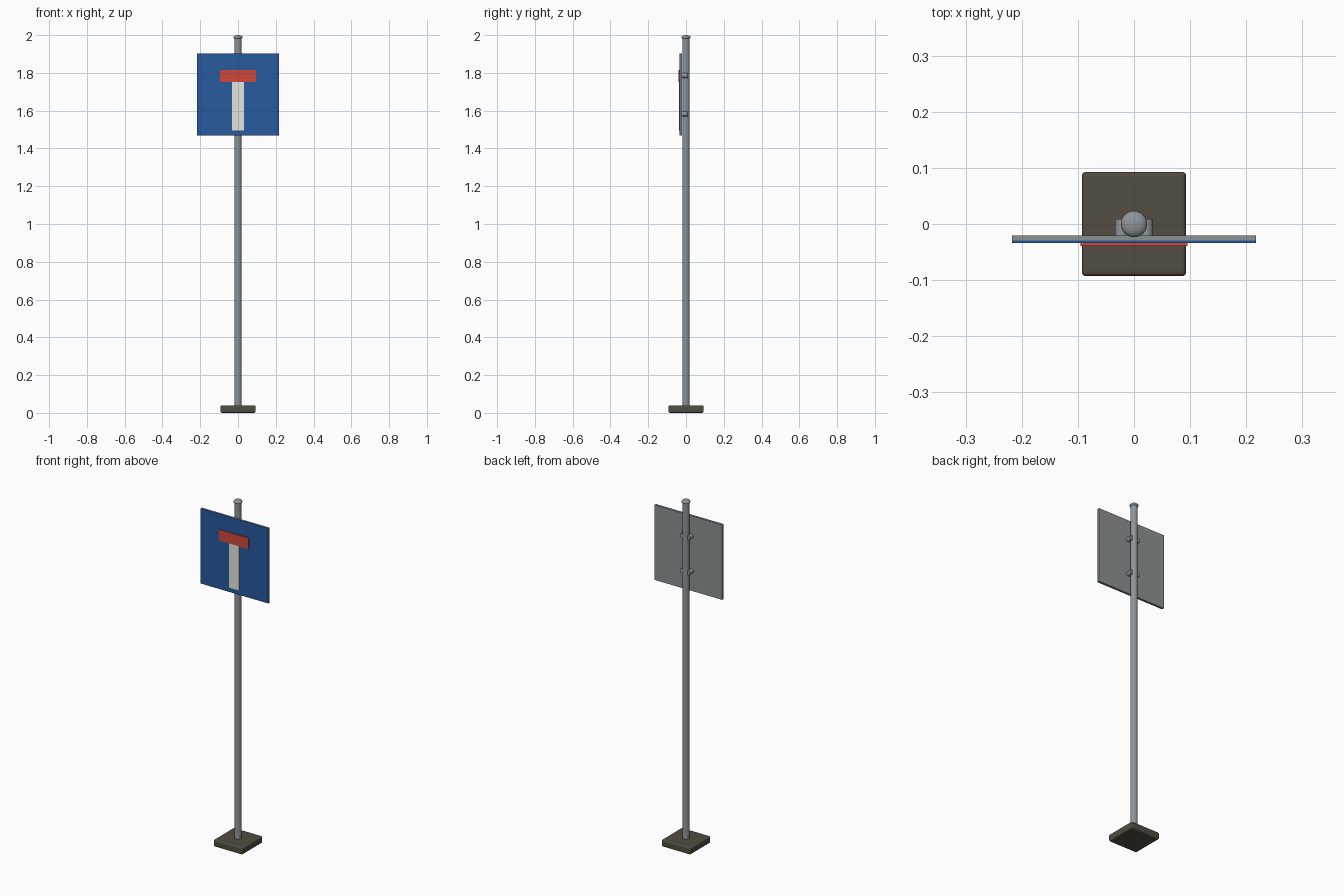
import bpy, math

if "Cube" in bpy.data.objects:
    bpy.data.objects.remove(bpy.data.objects["Cube"])


def material(name, rgb):
    m = bpy.data.materials.new(name)
    m.diffuse_color = (*rgb, 1.0)
    m.use_nodes = True
    m.node_tree.nodes["Principled BSDF"].inputs["Base Color"].default_value = m.diffuse_color
    return m


STEEL = material("galvanised steel", (0.27, 0.30, 0.32))
BACKING = material("backing grey", (0.26, 0.285, 0.29))
BLUE = material("sign blue", (0.02, 0.10, 0.34))
RED = material("sign red", (0.62, 0.065, 0.045))
WHITE = material("sign white", (0.78, 0.78, 0.74))
BROWN = material("dark base", (0.085, 0.073, 0.055))


def box(name, mat, x, y, z, bevel=0.0, segments=2):
    """Box from (min, max) ranges on each axis."""
    bpy.ops.mesh.primitive_cube_add(size=1, location=[(a + b) / 2 for a, b in (x, y, z)])
    ob = bpy.context.object
    ob.name = name
    ob.scale = [b - a for a, b in (x, y, z)]
    bpy.ops.object.transform_apply(location=False, rotation=False, scale=True)
    ob.data.materials.append(mat)
    if bevel:
        mod = ob.modifiers.new("bevel", "BEVEL")
        mod.width, mod.segments = bevel, segments
    return ob


def cylinder(name, mat, radius, depth, loc, rot=(0, 0, 0), sides=32):
    bpy.ops.mesh.primitive_cylinder_add(vertices=sides, radius=radius, depth=depth,
                                        location=loc, rotation=rot)
    ob = bpy.context.object
    ob.name = name
    ob.data.materials.append(mat)
    bpy.ops.object.shade_smooth_by_angle(angle=math.radians(40))
    return ob


# Foot and post
box("base_plate", BROWN, (-0.093, 0.093), (-0.093, 0.093), (0, 0.04), 0.008, 3)
cylinder("post", STEEL, 0.019, 1.97, (0, 0, 1.005))

# Flattened dome on top of the post
bpy.ops.mesh.primitive_uv_sphere_add(segments=24, ring_count=12, radius=1, location=(0, 0, 1.988))
cap = bpy.context.object
cap.name = "post_cap"
cap.scale = (0.0235, 0.0235, 0.012)
bpy.ops.object.transform_apply(location=False, rotation=False, scale=True)
cap.data.materials.append(STEEL)
bpy.ops.object.shade_smooth_by_angle(angle=math.radians(40))

# Sign panel: grey backing, blue face, red bar and white stem
W = (-0.217, 0.217)
H = (1.468, 1.902)
box("sign_backing", BACKING, W, (-0.029, -0.0205), H)
box("sign_face", BLUE, W, (-0.034, -0.029), H)
box("red_bar", RED, (-0.095, 0.095), (-0.039, -0.034), (1.752, 1.815))
box("white_stem", WHITE, (-0.032, 0.032), (-0.038, -0.034), (1.495, 1.752))

# Round clamp bolts either side of the post
for level, z in (("lower", 1.583), ("upper", 1.786)):
    for side, x in (("left", -0.021), ("right", 0.021)):
        cylinder(f"{level}_{side}_bolt", STEEL, 0.013, 0.031, (x, -0.0065, z),
                 (math.pi / 2, 0, 0), 20)
